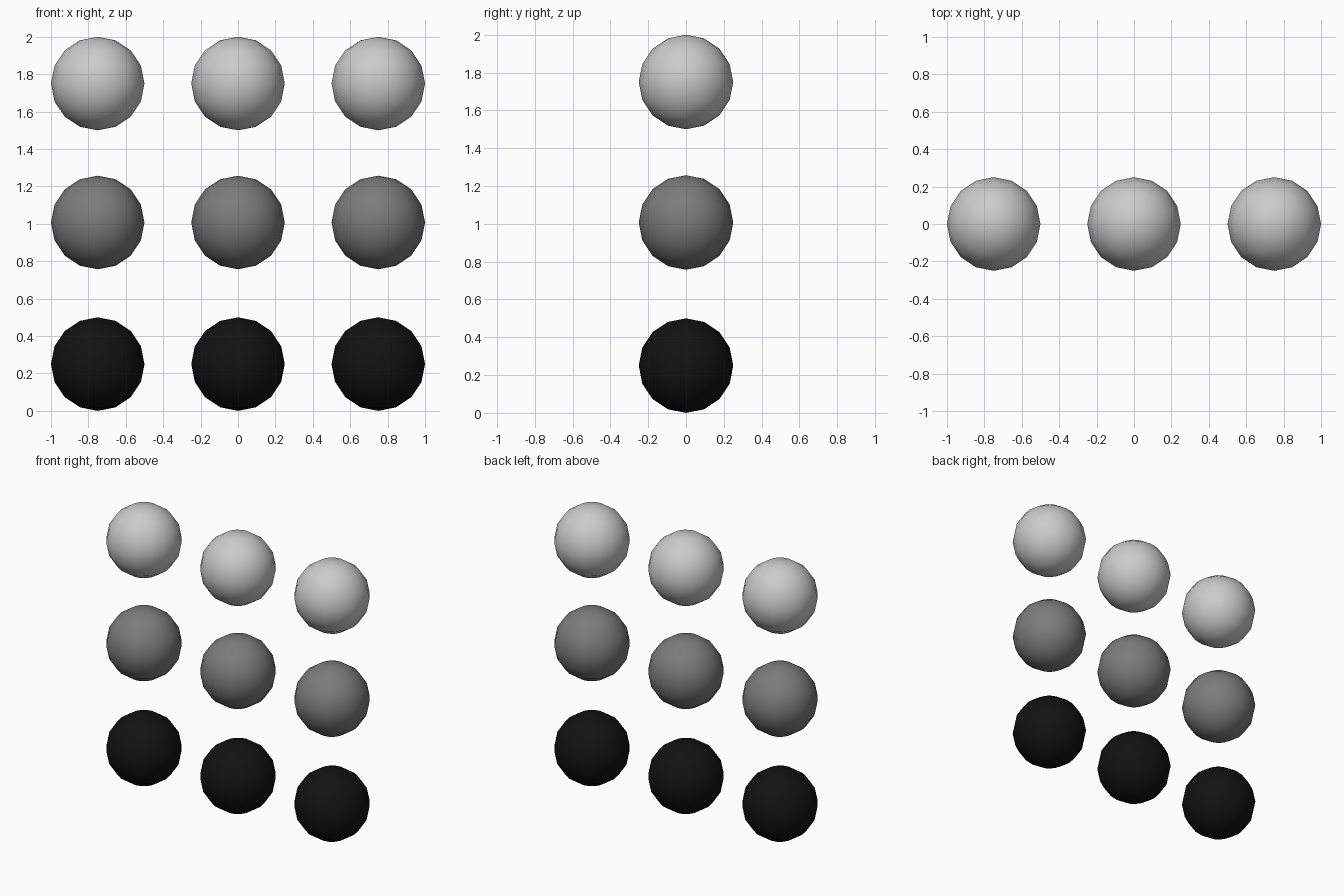
import bpy

if "Cube" in bpy.data.objects:
    bpy.data.objects.remove(bpy.data.objects["Cube"])

RADIUS = 0.25


def make_material(name, value):
    mat = bpy.data.materials.new(name)
    mat.diffuse_color = (value, value, value, 1.0)
    mat.use_nodes = True
    mat.node_tree.nodes["Principled BSDF"].inputs["Base Color"].default_value = mat.diffuse_color
    return mat


# Rows from bottom to top: name, height of centre, material
rows = [
    ("bottom", 0.25, make_material("black", 0.006)),
    ("middle", 1.007, make_material("dark_grey", 0.2)),
    ("top", 1.75, None),
]
columns = [("left", -0.75), ("centre", 0.0), ("right", 0.75)]

# Three by three wall of smooth, low-poly balls
for row_name, z, mat in rows:
    for col_name, x in columns:
        bpy.ops.mesh.primitive_uv_sphere_add(
            segments=16, ring_count=8, radius=RADIUS, location=(x, 0, z))
        ball = bpy.context.object
        ball.name = f"{row_name}_{col_name}_ball"
        bpy.ops.object.shade_smooth()
        if mat:
            ball.data.materials.append(mat)
